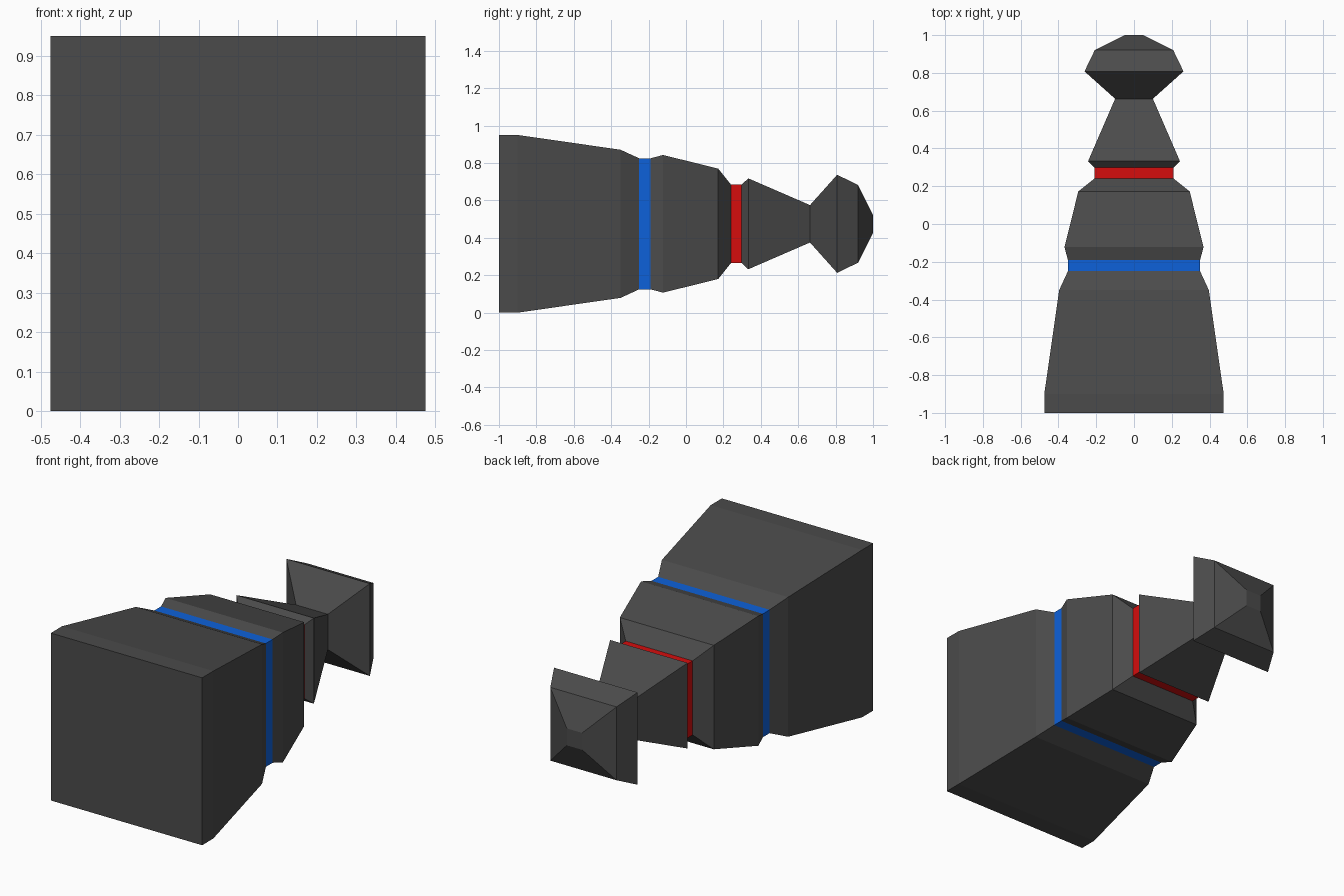
import bpy, bmesh

if "Cube" in bpy.data.objects:
    bpy.data.objects.remove(bpy.data.objects["Cube"])

CENTRE_Z = 0.475


def material(name, rgb):
    m = bpy.data.materials.new(name)
    m.diffuse_color = (*rgb, 1.0)
    m.use_nodes = True
    m.node_tree.nodes["Principled BSDF"].inputs["Base Color"].default_value = m.diffuse_color
    return m


grey = material("dark grey", (0.07, 0.07, 0.07))
blue = material("blue", (0.004, 0.12, 0.70))
red = material("red", (0.66, 0.004, 0.004))


def square_loft(name, profile, mat, cap_front=False, cap_back=False):
    """Loft square rings along y; profile holds (y, half width)."""
    bm = bmesh.new()
    rings = [[bm.verts.new((sx * h, y, CENTRE_Z + sz * h))
              for sx, sz in ((-1, -1), (1, -1), (1, 1), (-1, 1))]
             for y, h in profile]
    for a, b in zip(rings, rings[1:]):
        for i in range(4):
            j = (i + 1) % 4
            bm.faces.new((a[i], a[j], b[j], b[i]))
    if cap_front:
        bm.faces.new(rings[0])
    if cap_back:
        bm.faces.new(rings[-1][::-1])
    mesh = bpy.data.meshes.new(name)
    bm.to_mesh(mesh)
    bm.free()
    mesh.materials.append(mat)
    obj = bpy.data.objects.new(name, mesh)
    bpy.context.collection.objects.link(obj)
    return obj


# Wide front block, tapering into the blue groove
square_loft("base_block", [(-1, .475), (-.9, .475), (-.35, .396), (-.25, .35)],
            grey, cap_front=True)
square_loft("blue_band", [(-.25, .35), (-.19, .35)], blue)

# Middle section between the two bands
square_loft("middle_section", [(-.19, .35), (-.123, .368), (.172, .295), (.24, .21)], grey)
square_loft("red_band", [(.24, .21), (.298, .21)], red)

# Tapered neck and faceted end knob
square_loft("neck", [(.298, .21), (.333, .243), (.663, .10)], grey)
square_loft("end_knob", [(.663, .10), (.808, .262), (.92, .208), (1, .048)],
            grey, cap_back=True)
